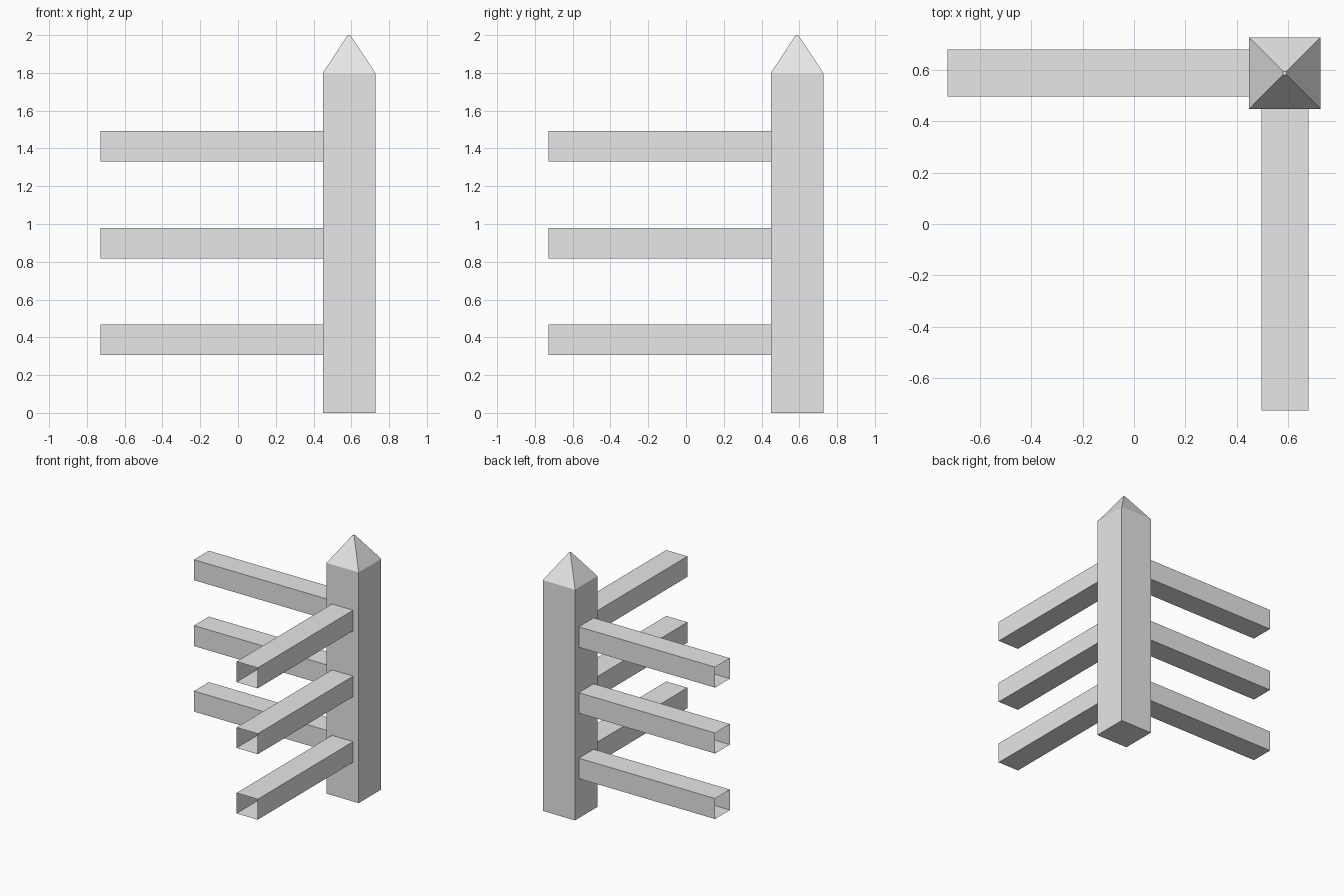
import bpy
import bmesh
from mathutils import Matrix, Vector

cube = bpy.data.objects.get("Cube")
if cube:
    bpy.data.objects.remove(cube, do_unlink=True)

grey = bpy.data.materials.new("light_grey")
grey.use_nodes = True
grey.diffuse_color = (0.8, 0.8, 0.8, 1)
grey.node_tree.nodes["Principled BSDF"].inputs["Base Color"].default_value = (0.8, 0.8, 0.8, 1)

CENTRE = 0.588      # post axis, on both x and y
POST_HALF = 0.139
SHOULDER = 1.8      # where the point of the post begins
TOP = 2.0


def add_object(name, bm):
    mesh = bpy.data.meshes.new(name)
    bm.to_mesh(mesh)
    bm.free()
    mesh.materials.append(grey)
    obj = bpy.data.objects.new(name, mesh)
    bpy.context.collection.objects.link(obj)
    return obj


def box(low, high):
    low, high = Vector(low), Vector(high)
    bm = bmesh.new()
    matrix = Matrix.Translation((low + high) / 2) @ Matrix.Diagonal((*(high - low), 1))
    bmesh.ops.create_cube(bm, size=1, matrix=matrix)
    bm.normal_update()
    return bm


# Square post with its top face drawn up into a tiny blunt point
bm = box((CENTRE - POST_HALF, CENTRE - POST_HALF, 0),
         (CENTRE + POST_HALF, CENTRE + POST_HALF, SHOULDER))
top = max(bm.faces, key=lambda f: f.calc_center_median().z)
tip = bmesh.ops.extrude_discrete_faces(bm, faces=[top])["faces"][0]
for v in tip.verts:
    v.co.x = CENTRE + (v.co.x - CENTRE) * 0.05
    v.co.y = CENTRE + (v.co.y - CENTRE) * 0.05
    v.co.z = TOP
add_object("corner_post", bm)

# Hollow rails with open outer ends, three to each side of the corner
OUTER = -0.727
INNER = CENTRE - POST_HALF
HALF_WIDTH, HALF_HEIGHT = 0.0915, 0.08
for level, z in zip(("lower", "middle", "upper"), (0.387, 0.898, 1.412)):
    for axis, side in enumerate(("right", "front")):
        low = [CENTRE - HALF_WIDTH] * 2 + [z - HALF_HEIGHT]
        high = [CENTRE + HALF_WIDTH] * 2 + [z + HALF_HEIGHT]
        low[axis], high[axis] = OUTER, INNER
        bm = box(low, high)
        end = min(bm.faces, key=lambda f: f.calc_center_median()[axis])
        bmesh.ops.delete(bm, geom=[end], context="FACES_ONLY")
        add_object(f"{level}_{side}_rail", bm)
